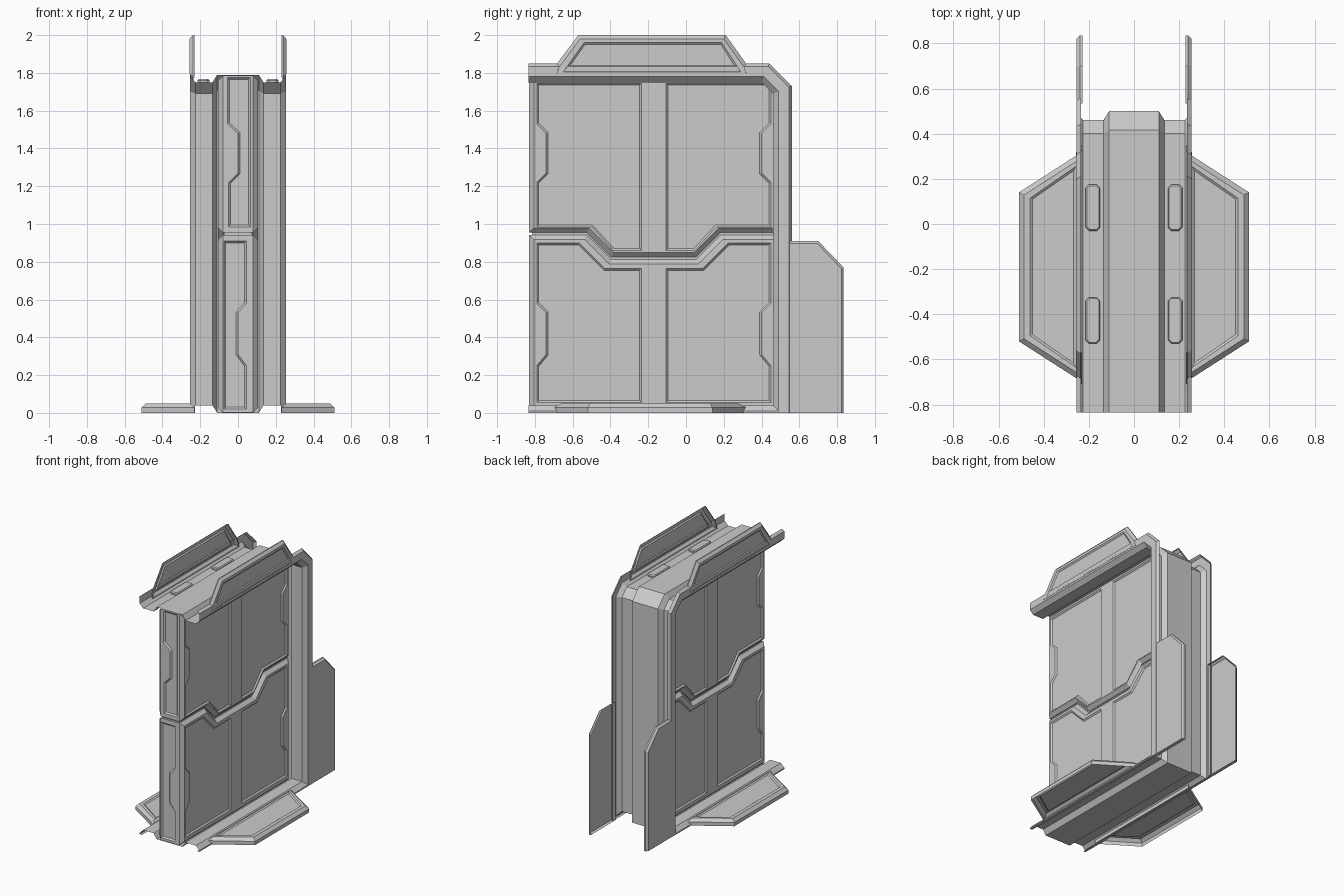
import bpy, bmesh
from mathutils import Vector

if "Cube" in bpy.data.objects:
    bpy.data.objects.remove(bpy.data.objects["Cube"])


def inset(poly, d):
    """Mitred inset of a closed 2D outline."""
    n = len(poly)
    area = sum(poly[i][0] * poly[(i + 1) % n][1] - poly[(i + 1) % n][0] * poly[i][1] for i in range(n))
    s = 1 if area > 0 else -1
    out = []
    for i in range(n):
        p = Vector(poly[i])
        a = (p - Vector(poly[i - 1])).normalized()
        b = (Vector(poly[(i + 1) % n]) - p).normalized()
        na, nb = Vector((-a.y, a.x)) * s, Vector((-b.y, b.x)) * s
        out.append(p + (na + nb) * d / (1 + na.dot(nb)))
    return out


def finish(name, bm):
    bmesh.ops.recalc_face_normals(bm, faces=bm.faces[:])
    me = bpy.data.meshes.new(name)
    bm.to_mesh(me)
    bm.free()
    ob = bpy.data.objects.new(name, me)
    bpy.context.collection.objects.link(ob)
    return ob


def layers(bm, outline, steps, place, closed=False):
    """Stack inset copies of an outline; steps are (inset, height)."""
    loops = [[bm.verts.new(place(p[0], p[1], h)) for p in inset(outline, d)] for d, h in steps]
    n = len(outline)
    for l0, l1 in zip(loops, loops[1:]):
        for i in range(n):
            bm.faces.new((l0[i], l0[(i + 1) % n], l1[(i + 1) % n], l1[i]))
    bm.faces.new(loops[-1])
    if closed:
        bm.faces.new(loops[0])


def part(name, outline, steps, place, closed=False):
    bm = bmesh.new()
    layers(bm, outline, steps, place, closed)
    return finish(name, bm)


def flip(poly):
    """Mirror a side outline about the middle of the door."""
    return [(-0.34 - y, z) for y, z in poly]


# Frame: rail section (x, outward offset) swept along top, back and floor
half = [(0.11, 0.04), (0.135, 0), (0.225, 0), (0.255, 0.03), (0.255, 0.085), (0.235, 0.1)]
section = [(-x, d) for x, d in reversed(half)] + half
path = [Vector(p) for p in [(-0.835, 1.75), (0.40, 1.75), (0.46, 1.69), (0.46, 0.04), (-0.835, 0.04)]]
bm = bmesh.new()
rings = []
for i, p in enumerate(path):
    a = (p - path[i - 1]).normalized() if i else (path[1] - p).normalized()
    b = (path[i + 1] - p).normalized() if i < len(path) - 1 else a
    na, nb = Vector((-a.y, a.x)), Vector((-b.y, b.x))
    m = (na + nb) / (1 + na.dot(nb))
    rings.append([bm.verts.new((x, p.x + m.x * d, max(0, p.y + m.y * d))) for x, d in section])
for r0, r1 in zip(rings, rings[1:]):
    for i in range(len(section) - 1):
        bm.faces.new((r0[i], r0[i + 1], r1[i + 1], r1[i]))
bmesh.ops.dissolve_degenerate(bm, dist=1e-5, edges=bm.edges[:])
finish("frame_rail", bm)

# Door halves with chamfered rims and recessed panels
F, B = -0.83, 0.49


def seam(z):
    return [(F, z), (-0.525, z), (-0.395, z - 0.13), (0.055, z - 0.13), (0.185, z), (B, z)]


upper = seam(0.955) + [(B, 1.695), (0.40, 1.785), (F, 1.785)]
lower = [(F, 0.002), (B, 0.002)] + seam(0.943)[::-1]
upper_panel = [(-0.79, 1.745), (-0.235, 1.745), (-0.235, 0.86), (-0.385, 0.86), (-0.50, 0.985),
               (-0.79, 0.985), (-0.79, 1.22), (-0.74, 1.27), (-0.74, 1.48), (-0.79, 1.53)]
lower_panel = [(-0.79, 0.055), (-0.235, 0.055), (-0.235, 0.765), (-0.43, 0.765), (-0.565, 0.90),
               (-0.79, 0.90), (-0.79, 0.58), (-0.74, 0.53), (-0.74, 0.31), (-0.79, 0.25)]
upper_front = [(-0.055, 1.775), (0.065, 1.775), (0.065, 0.985), (-0.05, 0.985),
               (-0.05, 1.22), (0.0, 1.27), (0.0, 1.48), (-0.055, 1.53)]
lower_front = [(-0.075, 0.02), (0.045, 0.02), (0.045, 0.25), (0.0, 0.31),
               (0.0, 0.53), (0.045, 0.58), (0.045, 0.91), (-0.075, 0.91)]
cut = [(0, 0.03), (0, 0), (0.01, -0.01)]
for name, outline, panel, front in (("upper_door", upper, upper_panel, upper_front),
                                    ("lower_door", lower, lower_panel, lower_front)):
    door = part(name, outline, [(0.025, -0.105), (0, -0.08), (0, 0.08), (0.025, 0.105)],
                lambda y, z, h: (h, y, z), True)
    bm = bmesh.new()
    for s in (1, -1):
        for shape in (panel, flip(panel)):
            layers(bm, shape, cut, lambda y, z, h: (s * (0.105 + h), y, z), True)
    layers(bm, front, cut, lambda x, z, h: (x, F - h, z), True)
    cutter = finish(name + "_cutter", bm)
    cutter.hide_render = True
    mod = door.modifiers.new("panels", 'BOOLEAN')
    mod.object, mod.operation, mod.solver = cutter, 'DIFFERENCE', 'EXACT'
    bpy.context.view_layer.objects.active = door
    bpy.ops.object.modifier_apply(modifier=mod.name)
    bpy.data.objects.remove(cutter)

# Thin core that closes the seam between the halves
core = [(y + (0.015 if y == F else 0), z + 0.015) for y, z in seam(0.955)]
core += [(y + (0.015 if y == F else 0), z - 0.015) for y, z in reversed(seam(0.943))]
part("seam_core", core, [(0, -0.075), (0, 0.075)], lambda y, z, h: (h, y, z), True)

# Mirrored fins, floor plates and caps
top_fin = [(-0.71, 1.775), (-0.69, 1.84), (-0.57, 2.0), (0.21, 2.0), (0.325, 1.84), (0.345, 1.775)]
top_panel = [(-0.65, 1.805), (-0.54, 1.96), (0.19, 1.96), (0.29, 1.805)]
rear_fin = [(0.535, 0), (0.835, 0), (0.835, 0.77), (0.70, 0.91), (0.535, 0.91)]
plate = [(0.23, 0.32), (0.51, 0.14), (0.51, -0.52), (0.23, -0.70)]
plate_panel = [(0.258, 0.255), (0.46, 0.115), (0.46, -0.495), (0.258, -0.635)]


def framed(name, outline, rim, inner, place):
    """Chamfered sheet whose middle panel is stepped down."""
    bm = bmesh.new()
    layers(bm, outline, rim, place)
    bm.faces.ensure_lookup_table()
    top = bm.faces[-1]
    d, h = rim[-1]
    hole_edges = list(top.edges)
    bm.faces.remove(top)
    n = len(inner)
    ring = [bm.verts.new(place(p[0], p[1], h)) for p in inner]
    hole_edges += [bm.edges.new((ring[i], ring[(i + 1) % n])) for i in range(n)]
    bmesh.ops.triangle_fill(bm, edges=hole_edges, use_beauty=True)
    low = [bm.verts.new(place(p[0], p[1], h - 0.008)) for p in inset(inner, 0.01)]
    for i in range(n):
        bm.faces.new((ring[i], ring[(i + 1) % n], low[(i + 1) % n], low[i]))
    bm.faces.new(low)
    return finish(name, bm)


for side, s in (("right", 1), ("left", -1)):
    framed(side + "_top_fin", top_fin, [(0, 0.23), (0, 0.238), (0.02, 0.256)], top_panel,
           lambda y, z, h: (s * h, y, z))
    part(side + "_rear_fin", rear_fin, [(0, 0.228), (0, 0.24), (0.013, 0.254)],
         lambda y, z, h: (s * h, y, max(0, z if z > 0.02 else 0)))
    framed(side + "_floor_plate", plate, [(0, 0), (0, 0.028), (0.022, 0.05)], plate_panel,
           lambda x, y, h: (s * x, y, h))
    for tag, y0 in (("rear", -0.03), ("front", -0.53)):
        x0, x1, y1, c = 0.15, 0.215, y0 + 0.205, 0.015
        cap = [(x0 + c, y0), (x1 - c, y0), (x1, y0 + c), (x1, y1 - c),
               (x1 - c, y1), (x0 + c, y1), (x0, y1 - c), (x0, y0 + c)]
        part(f"{side}_{tag}_cap", cap, [(0, 1.75), (0, 1.76), (0.006, 1.767)],
             lambda x, y, h: (s * x, y, h))
